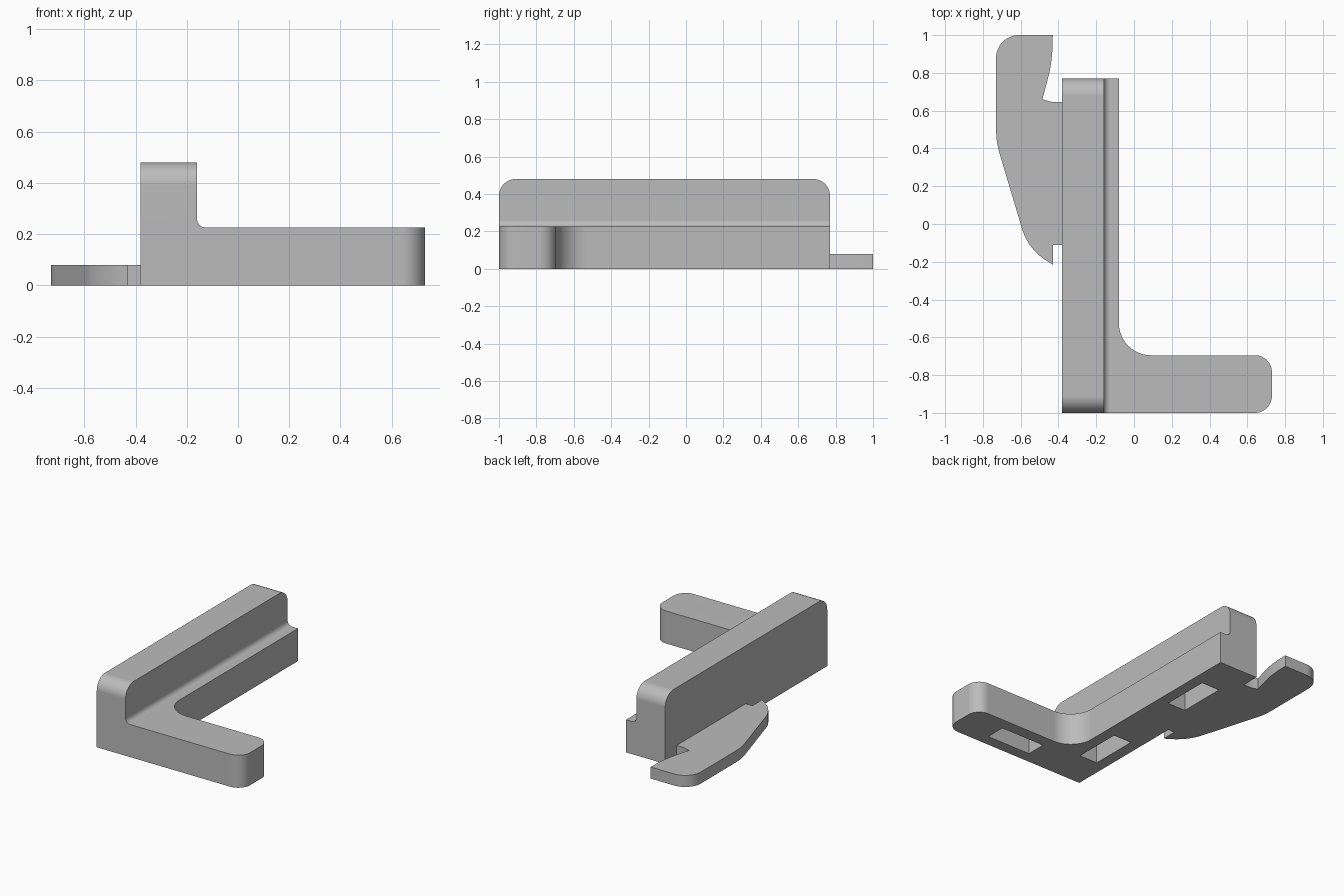
import bpy, bmesh, math
from mathutils import Vector

cube = bpy.data.objects.get("Cube")
if cube:
    bpy.data.objects.remove(cube, do_unlink=True)

grey = bpy.data.materials.new("plain_grey")
grey.use_nodes = True
COLOUR = (0.5, 0.5, 0.5, 1)
grey.diffuse_color = COLOUR
grey.node_tree.nodes["Principled BSDF"].inputs["Base Color"].default_value = COLOUR


def rounded(corners, steps=12):
    """Polygon from (u, v, radius) corners, each radius turned into an arc."""
    out = []
    for i, (u, v, r) in enumerate(corners):
        p = Vector((u, v))
        if r == 0:
            out.append(p)
            continue
        a = (Vector(corners[i - 1][:2]) - p).normalized()
        b = (Vector(corners[(i + 1) % len(corners)][:2]) - p).normalized()
        half = a.angle(b) / 2
        centre = p + (a + b).normalized() * (r / math.sin(half))
        start = p + a * (r / math.tan(half)) - centre
        end = p + b * (r / math.tan(half)) - centre
        sweep = start.angle_signed(end)
        for k in range(steps + 1):
            t = -sweep * k / steps
            c, s = math.cos(t), math.sin(t)
            out.append(centre + Vector((start.x * c - start.y * s, start.x * s + start.y * c)))
    return out


def prism(name, outline, axis, low, high):
    """Extrude a 2D outline along the given axis between two levels."""
    place = {"x": lambda p, w: (w, p.x, p.y),
             "y": lambda p, w: (p.x, w, p.y),
             "z": lambda p, w: (p.x, p.y, w)}[axis]
    bm = bmesh.new()
    face = bm.faces.new([bm.verts.new(place(p, low)) for p in outline])
    geom = bmesh.ops.extrude_face_region(bm, geom=[face])["geom"]
    shift = Vector(place(Vector((0, 0)), high - low))
    bmesh.ops.translate(bm, vec=shift, verts=[g for g in geom if isinstance(g, bmesh.types.BMVert)])
    bmesh.ops.recalc_face_normals(bm, faces=bm.faces)
    mesh = bpy.data.meshes.new(name)
    bm.to_mesh(mesh)
    bm.free()
    mesh.materials.append(grey)
    obj = bpy.data.objects.new(name, mesh)
    bpy.context.collection.objects.link(obj)
    return obj


def box_outline(u0, u1, v0, v1):
    return rounded([(u0, v0, 0), (u1, v0, 0), (u1, v1, 0), (u0, v1, 0)])


def combine(target, other, operation):
    """Apply a boolean and drop the second solid."""
    mod = target.modifiers.new(operation.lower(), "BOOLEAN")
    mod.operation, mod.object, mod.solver = operation, other, "EXACT"
    bpy.context.view_layer.objects.active = target
    bpy.ops.object.modifier_apply(modifier=mod.name)
    bpy.data.objects.remove(other, do_unlink=True)


LEFT, BACK, FRONT = -0.38, 0.77, -1.0
STEP, WALL, TOP = 0.225, -0.16, 0.48

# L-shaped base with rounded arm end and inner corner
bracket = prism("angle_bracket", rounded([
    (LEFT, FRONT, 0), (0.73, FRONT, 0.09), (0.73, -0.695, 0.09),
    (-0.08, -0.695, 0.17), (-0.08, BACK, 0), (LEFT, BACK, 0)]), "z", 0, STEP)

# Tall ridge with rounded upper ends
ridge = prism("ridge", rounded([
    (FRONT, 0, 0), (BACK, 0, 0), (BACK, TOP, 0.09), (FRONT, TOP, 0.09)]), "x", LEFT, WALL)
combine(bracket, ridge, "UNION")

# Concave fillet where the ridge meets the base
R = 0.035
arc = [Vector((WALL + R - R * math.cos(t), STEP + R - R * math.sin(t)))
       for t in (math.pi / 2 * k / 8 for k in range(9))]
fillet = prism("fillet", arc + [Vector((WALL + R, STEP - 0.03)), Vector((WALL - 0.03, STEP - 0.03)),
                                Vector((WALL - 0.03, STEP + R))], "y", FRONT, BACK)
combine(bracket, fillet, "UNION")

# Thin hooked plate along the side
hook = prism("side_hook", rounded([
    (-0.43, 1, 0), (-0.73, 1, 0.12), (-0.73, 0.435, 0.45), (-0.56, -0.135, 0.3),
    (-0.43, -0.215, 0), (-0.43, -0.11, 0), (-0.34, -0.11, 0), (-0.34, 0.645, 0),
    (-0.43, 0.645, 0.15), (-0.485, 0.66, 0), (-0.432, 0.86, 0.8)]), "z", 0, 0.08)
combine(bracket, hook, "UNION")

# Rectangular pockets in the underside
for x0, x1, y0, y1 in [(0.11, 0.45, -0.92, -0.78),
                       (-0.30, -0.16, -0.73, -0.39),
                       (-0.30, -0.16, 0.15, 0.49)]:
    pocket = prism("pocket_cutter", box_outline(x0, x1, y0, y1), "z", -0.1, 0.15)
    pocket.hide_render = True
    combine(bracket, pocket, "DIFFERENCE")

# Smooth rounded edges, flat faces elsewhere
bpy.ops.object.select_all(action="DESELECT")
bracket.select_set(True)
bpy.context.view_layer.objects.active = bracket
bpy.ops.object.shade_smooth_by_angle(angle=math.radians(30))
normals = bracket.modifiers.new("even_normals", "WEIGHTED_NORMAL")
normals.keep_sharp = True
